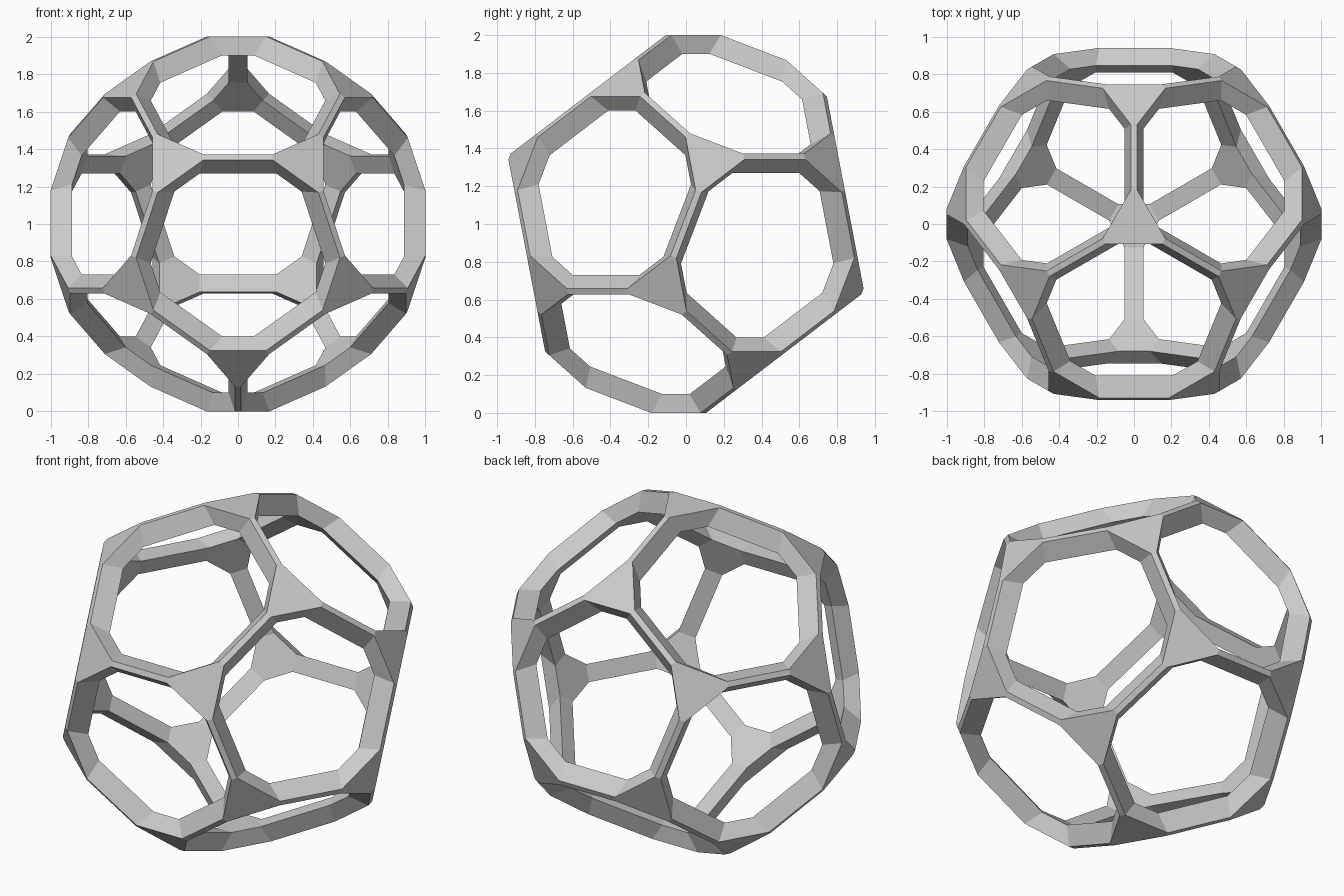
import bpy, bmesh, math
from mathutils import Vector, Matrix

if "Cube" in bpy.data.objects:
    bpy.data.objects.remove(bpy.data.objects["Cube"])

PHI = (1 + 5 ** 0.5) / 2
# Bar section per layer: (radius at mid-edge, half width, half length)
LAYERS = {"out": (1.0, 0.0165, 0.186), "in": (0.886, 0.05, 0.205)}

# Dodecahedron corners, turned so one corner points straight up
corners = [Vector((x, y, z)) for x in (-1, 1) for y in (-1, 1) for z in (-1, 1)]
for a in (-1 / PHI, 1 / PHI):
    for b in (-PHI, PHI):
        corners += [Vector((0, a, b)), Vector((a, b, 0)), Vector((b, 0, a))]
turn = Matrix.Rotation(-math.atan(1 / PHI ** 2), 3, 'X')
corners = [turn @ c / PHI for c in corners]
edge_len = 2 / PHI ** 2


def ring_of_neighbours(i):
    """Three adjacent corners, counter-clockwise seen from outside."""
    v = corners[i]
    n = [j for j, u in enumerate(corners) if j != i and (u - v).length < edge_len * 1.01]
    a, b, c = (corners[j] - v for j in n)
    return n if a.cross(b).dot(v) > 0 else [n[0], n[2], n[1]]


bm = bmesh.new()
P = {}
near = [ring_of_neighbours(i) for i in range(len(corners))]

# Section points at each end of each bar
for i, v in enumerate(corners):
    for j in near[i]:
        u = corners[j]
        mid = (v + u) / 2
        along = (v - mid).normalized()
        side = v.cross(u).normalized()
        for name, (r, w, t) in LAYERS.items():
            for s in (-1, 1):
                co = mid.normalized() * r + along * t + side * w * s
                P[i, j, name, s] = bm.verts.new(co + Vector((0, 0, 1)))

for i in range(len(corners)):
    # Flat corner plates, outside and inside
    for name in LAYERS:
        bm.faces.new([P[i, j, name, s] for j in near[i] for s in (-1, 1)])
    for k, j in enumerate(near[i]):
        # Corner wall between neighbouring bars
        n = near[i][(k + 1) % 3]
        bm.faces.new([P[i, j, "out", 1], P[i, n, "out", -1],
                      P[i, n, "in", -1], P[i, j, "in", 1]])
        # Four sides of the bar
        if i < j:
            loop = [("out", -1), ("out", 1), ("in", 1), ("in", -1)]
            for q in range(4):
                (l1, s1), (l2, s2) = loop[q], loop[(q + 1) % 4]
                bm.faces.new([P[i, j, l1, s1], P[i, j, l2, s2],
                              P[j, i, l2, -s2], P[j, i, l1, -s1]])

bmesh.ops.recalc_face_normals(bm, faces=bm.faces)
mesh = bpy.data.meshes.new("dodecahedron_frame")
bm.to_mesh(mesh)
bm.free()
bpy.context.collection.objects.link(bpy.data.objects.new("dodecahedron_frame", mesh))
